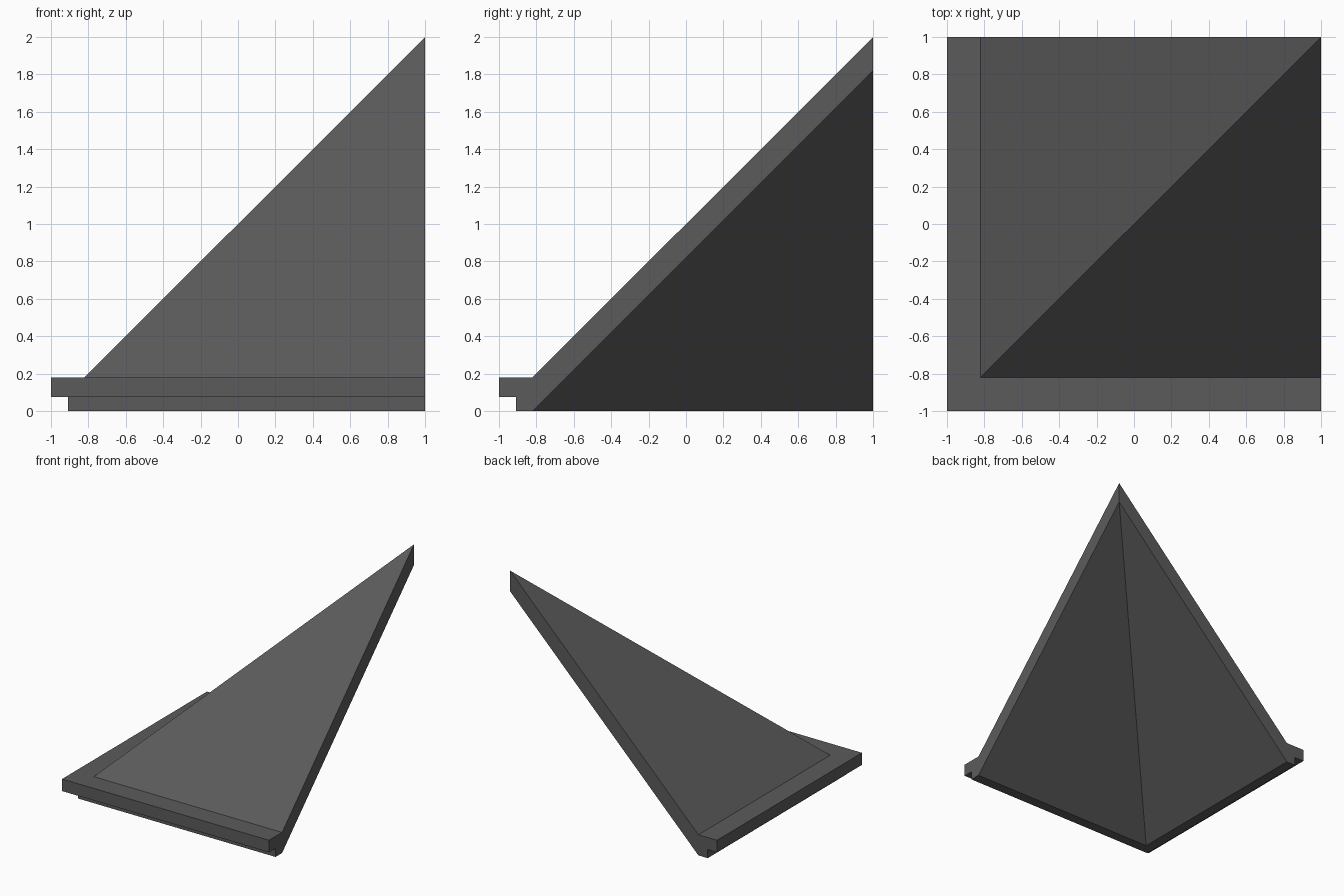
import bpy, bmesh

if "Cube" in bpy.data.objects:
    bpy.data.objects.remove(bpy.data.objects["Cube"])

# One flat colour for the whole roof piece
grey = bpy.data.materials.new("dark roof grey")
grey.diffuse_color = (0.105, 0.105, 0.105, 1)
grey.use_nodes = True
grey.node_tree.nodes["Principled BSDF"].inputs["Base Color"].default_value = grey.diffuse_color

# Eave and slope cross-section: (inward position, height)
PROFILE = [(-1, 0.075), (-1, 0.18), (-0.82, 0.18), (1, 2),
           (1, 1.82), (-0.82, 0), (-0.91, 0), (-0.91, 0.075)]


def get(bm, cache, co):
    if co not in cache:
        cache[co] = bm.verts.new(co)
    return cache[co]


# Sweep the profile round the outer corner, mitred on the diagonal
bm = bmesh.new()
cache = {}
n = len(PROFILE)
for swap in (False, True):
    def place(along, across, z):
        return (across, along, z) if swap else (along, across, z)
    for i in range(n):
        (a, za), (b, zb) = PROFILE[i], PROFILE[(i + 1) % n]
        coords = [place(a, a, za), place(1, a, za), place(1, b, zb), place(b, b, zb)]
        verts = list(dict.fromkeys(get(bm, cache, c) for c in coords))
        if len(verts) > 2:
            bm.faces.new(verts)
    # Cut end: eave block and sloping band
    bm.faces.new([get(bm, cache, place(1, a, z)) for a, z in PROFILE])

bmesh.ops.recalc_face_normals(bm, faces=bm.faces[:])
mesh = bpy.data.meshes.new("roof_corner")
bm.to_mesh(mesh)
bm.free()
mesh.materials.append(grey)
roof = bpy.data.objects.new("roof_corner", mesh)
bpy.context.collection.objects.link(roof)
